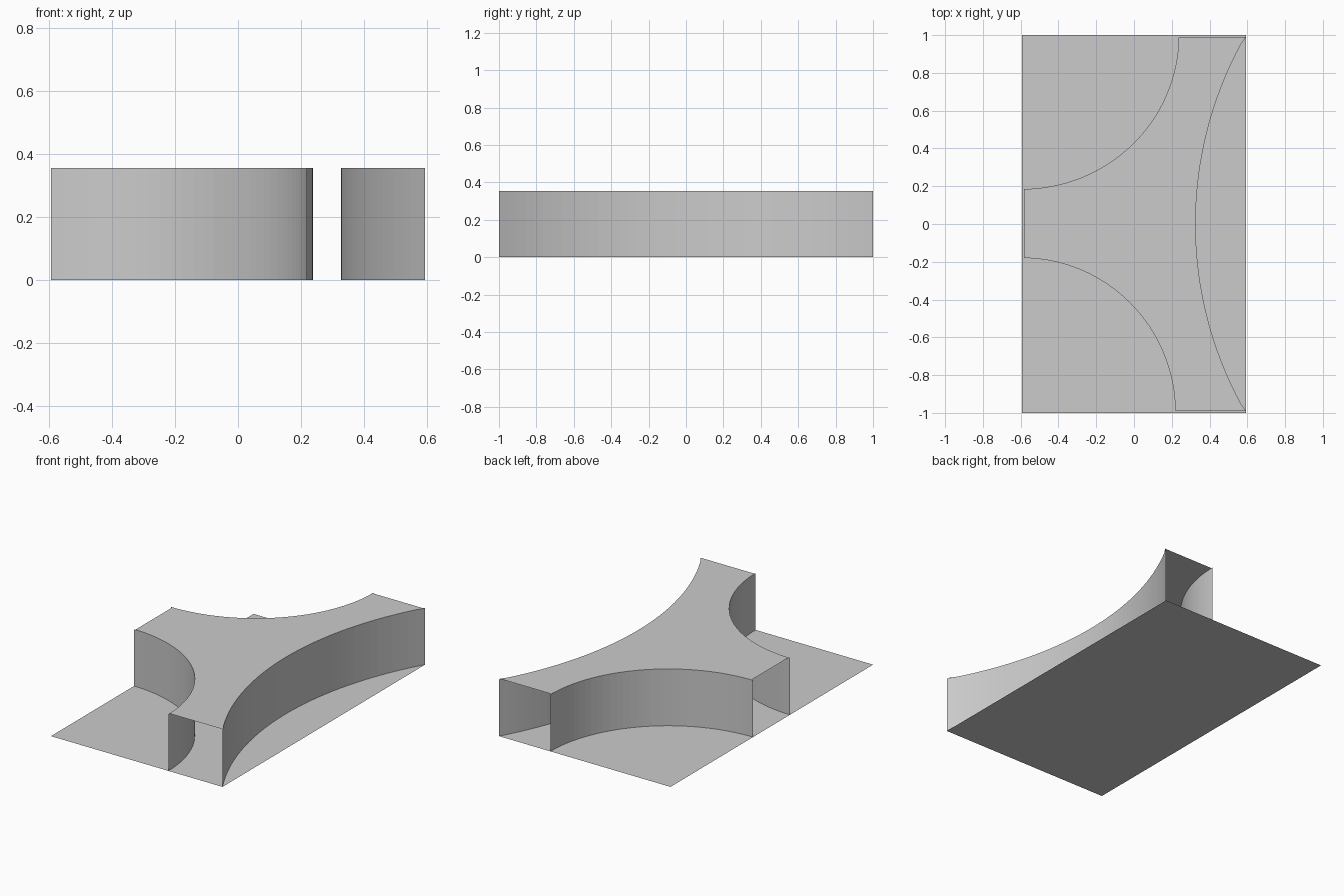
import bpy, bmesh, math

if "Cube" in bpy.data.objects:
    bpy.data.objects.remove(bpy.data.objects["Cube"])

HX, HY, H = 0.593, 1.0, 0.355   # half width, half length, wall height
LIP = 0.01                      # walls reach slightly past the roof at openings

grey = bpy.data.materials.new("light_grey")
grey.diffuse_color = (0.6, 0.6, 0.6, 1)
grey.use_nodes = True
grey.node_tree.nodes["Principled BSDF"].inputs["Base Color"].default_value = grey.diffuse_color


def make(name, build):
    bm = bmesh.new()
    build(bm)
    mesh = bpy.data.meshes.new(name)
    bm.to_mesh(mesh)
    bm.free()
    mesh.materials.append(grey)
    obj = bpy.data.objects.new(name, mesh)
    bpy.context.collection.objects.link(obj)
    return obj


def corner_arc(rx, ry, side, n=32):
    """Quarter ellipse about a left corner, from the left edge to the end edge."""
    return [(-HX + rx * math.sin(a), side * (HY - ry * math.cos(a)))
            for a in (math.pi / 2 * i / n for i in range(n + 1))]


def shallow_arc(sag=0.267, n=40):
    """Shallow arc along the right side, front to back."""
    r = (HY ** 2 + sag ** 2) / (2 * sag)
    half = math.asin(HY / r)
    return [(HX - sag + r - r * math.cos(a), r * math.sin(a))
            for a in (-half + 2 * half * i / n for i in range(n + 1))]


def sheet(points):
    """Vertical wall standing on a path, no thickness."""
    def build(bm):
        low = [bm.verts.new((x, y, 0)) for x, y in points]
        top = [bm.verts.new((x, y, H)) for x, y in points]
        for i in range(len(points) - 1):
            bm.faces.new((low[i], low[i + 1], top[i + 1], top[i]))
    return build


def plate(points, z):
    def build(bm):
        f = bm.faces.new([bm.verts.new((x, y, z)) for x, y in points])
        f.normal_update()
        if f.normal.z < 0:
            f.normal_flip()
        bmesh.ops.triangulate(bm, faces=[f])
    return build


front = corner_arc(0.812, 0.82, -1)
right = shallow_arc()
back = corner_arc(0.83, 0.815, 1)[::-1]

# Floor and the three curved walls, outside faces outward
make("floor", plate([(-HX, -HY), (HX, -HY), (HX, HY), (-HX, HY)], 0))
for name, path in (("front_left_wall", front), ("right_wall", right), ("back_left_wall", back)):
    make(name, sheet(path))

# Three-armed roof, stopping just short of each opening
roof = [(max(x, -HX + LIP), max(-HY + LIP, min(HY - LIP, y))) for x, y in front + right + back]
make("roof", plate(roof, H))
